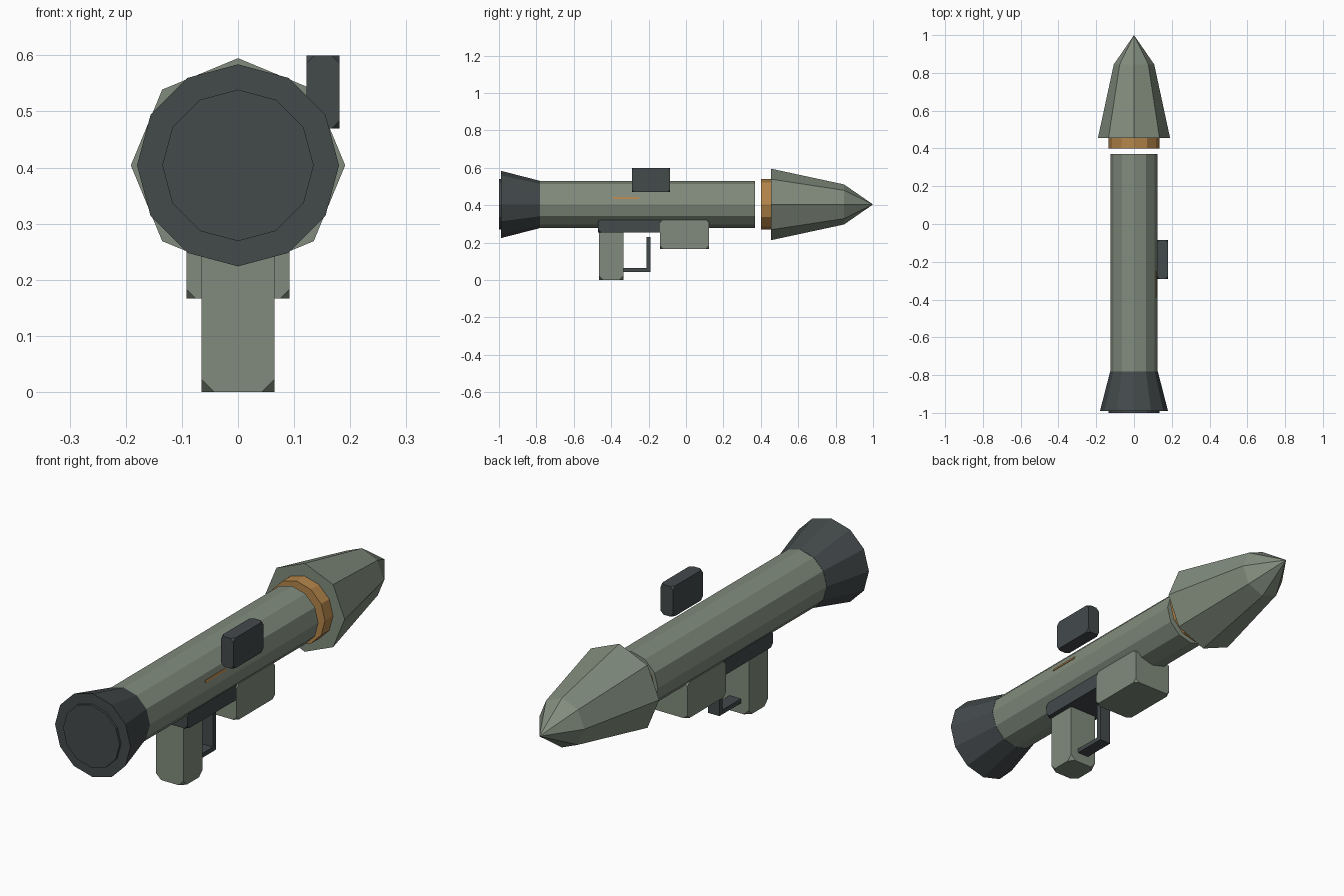
import bpy
import bmesh
from math import sin, cos, tau, radians
from mathutils import Vector

cube = bpy.data.objects.get("Cube")
if cube:
    bpy.data.objects.remove(cube)

AXIS_Z = 0.404


def material(name, color):
    mat = bpy.data.materials.new(name)
    mat.use_nodes = True
    mat.diffuse_color = (*color, 1)
    bsdf = next(n for n in mat.node_tree.nodes if n.type == 'BSDF_PRINCIPLED')
    bsdf.inputs["Base Color"].default_value = (*color, 1)
    bsdf.inputs["Roughness"].default_value = 0.8
    return mat


green = material("olive green", (0.22, 0.26, 0.205))
dark = material("dark grey", (0.057, 0.067, 0.071))
orange = material("brass orange", (0.46, 0.235, 0.07))


def finish(name, bm, mat):
    bmesh.ops.recalc_face_normals(bm, faces=bm.faces)
    mesh = bpy.data.meshes.new(name)
    bm.to_mesh(mesh)
    bm.free()
    mesh.materials.append(mat)
    obj = bpy.data.objects.new(name, mesh)
    bpy.context.collection.objects.link(obj)
    return obj


def lathe(name, profile, sides, mat):
    """Closed faceted body around the y axis from (y, radius) pairs."""
    bm = bmesh.new()
    rings = []
    for y, r in profile:
        count = sides if r > 0 else 1
        rings.append([bm.verts.new((r * sin(tau * i / sides), y,
                                    AXIS_Z + r * cos(tau * i / sides)))
                      for i in range(count)])
    for a, b in zip(rings, rings[1:]):
        for i in range(sides):
            j = (i + 1) % sides
            if len(b) == 1:
                bm.faces.new((a[i], a[j], b[0]))
            else:
                bm.faces.new((a[i], a[j], b[j], b[i]))
    for ring in (rings[0], rings[-1]):
        if len(ring) > 1:
            bm.faces.new(ring)
    return finish(name, bm, mat)


def box(name, low, high, mat, cut=0):
    """Box between two corners, with its eight corners optionally cut off."""
    low, high = Vector(low), Vector(high)
    bm = bmesh.new()
    bmesh.ops.create_cube(bm, size=1)
    for v in bm.verts:
        v.co = (low + high) / 2 + v.co * (high - low)
    if cut:
        bmesh.ops.bevel(bm, geom=bm.verts[:], offset=cut, segments=1,
                        affect='VERTICES', offset_type='OFFSET')
    return finish(name, bm, mat)


# Launch tube with flared front bell and raised end disc
lathe("tube", [(-0.79, 0.125), (0.37, 0.125)], 12, green)
lathe("bell", [(-0.99, 0.18), (-0.78, 0.126)], 12, dark)
lathe("end_disc", [(-1.0, 0.135), (-0.985, 0.135)], 12, dark)

# Pointed warhead and its collar
lathe("warhead", [(0.455, 0.191), (0.845, 0.107), (1.0, 0)], 8, green)
lathe("collar", [(0.40, 0.135), (0.46, 0.135)], 12, orange)

# Sight block beside the tube
box("sight", (0.122, -0.29, 0.47), (0.181, -0.085, 0.6), dark, 0.014)

# Grip, mounting rail and fore grip under the tube
box("grip", (-0.065, -0.465, 0), (0.065, -0.335, 0.28), green, 0.023)
box("rail", (-0.087, -0.47, 0.255), (0.087, -0.122, 0.324), dark, 0.015)
box("fore_grip", (-0.092, -0.14, 0.167), (0.092, 0.122, 0.322), green, 0.016)

# Trigger guard
box("guard_bottom", (-0.027, -0.345, 0.044), (0.027, -0.19, 0.063), dark)
box("guard_front", (-0.027, -0.21, 0.044), (0.027, -0.189, 0.23), dark)

# Thin strip lying on the side of the tube
strip = box("side_strip", (-0.002, -0.07, -0.005), (0.002, 0.07, 0.005), orange)
strip.location = (0.1165, -0.32, AXIS_Z + 0.034)
strip.rotation_euler.y = radians(-15)
